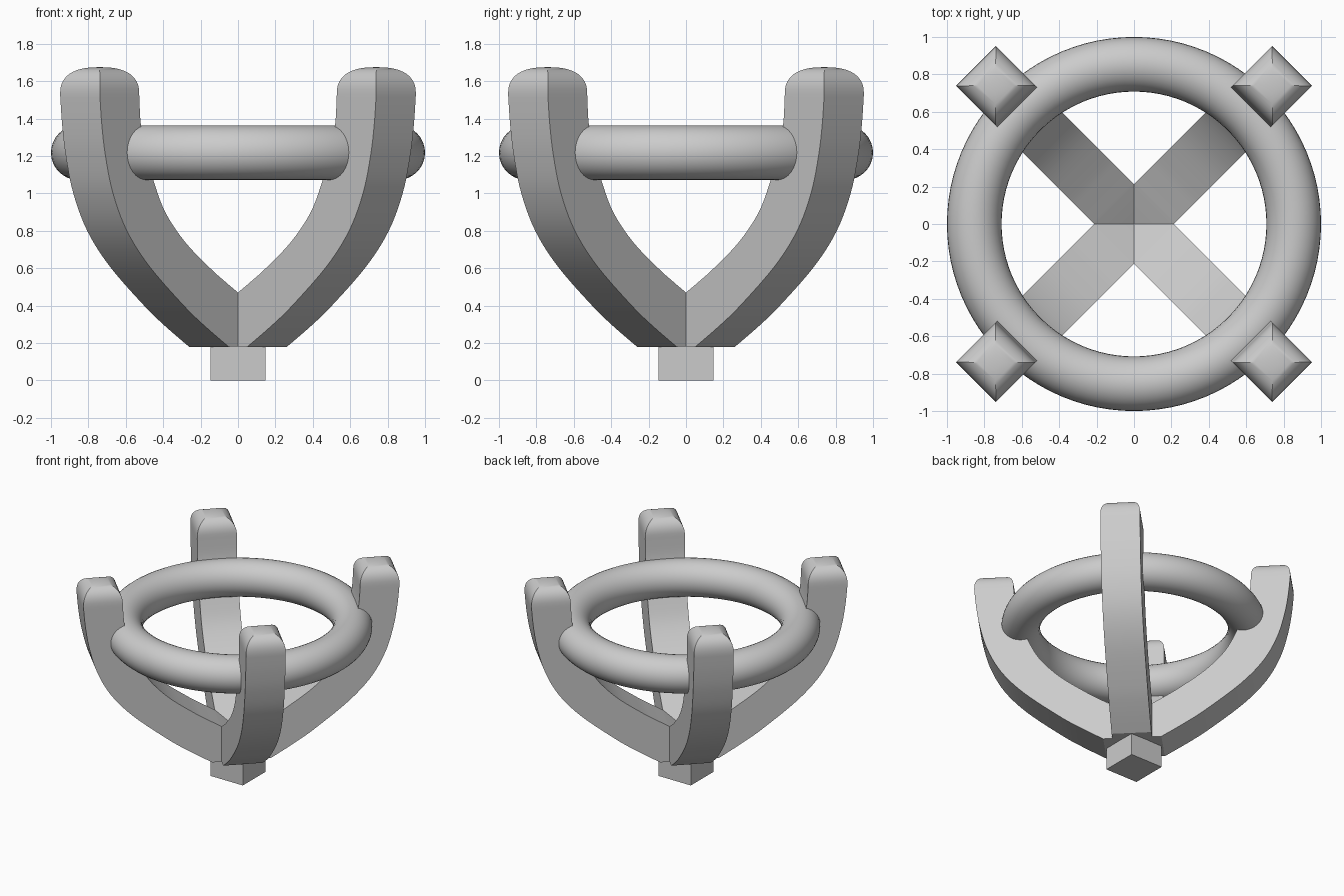
import bpy, bmesh, math
from mathutils import Vector, Matrix

if "Cube" in bpy.data.objects:
    bpy.data.objects.remove(bpy.data.objects["Cube"])


def smooth(obj):
    bpy.ops.object.select_all(action='DESELECT')
    obj.select_set(True)
    bpy.context.view_layer.objects.active = obj
    bpy.ops.object.shade_smooth_by_angle(angle=math.radians(30))


def spline(points, steps):
    # Catmull-Rom through the stations
    pts = [Vector(p) for p in points]
    out = []
    for i in range(len(pts) - 1):
        a, b, c = pts[max(i - 1, 0)], pts[i], pts[i + 1]
        d = pts[min(i + 2, len(pts) - 1)]
        for k in range(steps):
            t = k / steps
            out.append(0.5 * (2 * b + (c - a) * t + (2 * a - 5 * b + 4 * c - d) * t * t
                              + (3 * b - a - 3 * c + d) * t ** 3))
    return out + [pts[-1]]


# Prong stations: outer radius, outer height, inner radius, inner height
STATIONS = [
    (0.22, 0.18, 0.15, 0.47), (0.40, 0.29, 0.25, 0.53), (0.56, 0.40, 0.36, 0.60),
    (0.82, 0.61, 0.55, 0.74), (0.99, 0.80, 0.70, 0.90), (1.095, 1.0, 0.79, 1.07),
    (1.152, 1.2, 0.85, 1.22), (1.18, 1.37, 0.885, 1.37), (1.195, 1.53, 0.897, 1.53)]
HALF = 0.15


def prong(name, angle):
    bm = bmesh.new()
    sections = [(*s, HALF) for s in [(0, 0.185, 0, 0.37)] + [tuple(v) for v in spline(STATIONS, 5)]]
    # Pillow-shaped tip: shrinking square rings
    mid, half_r = 1.046, 0.149
    for k in range(1, 12):
        a = math.pi / 2 * k / 12
        s, h = math.cos(a) ** 0.8, 1.53 + 0.145 * math.sin(a) ** 0.8
        sections.append((mid + half_r * s, h, mid - half_r * s, h, HALF * s))
    rings = [[bm.verts.new(c) for c in ((ro, -w, zo), (ro, w, zo), (ri, w, zi), (ri, -w, zi))]
             for ro, zo, ri, zi, w in sections]
    for a, b in zip(rings, rings[1:]):
        for i in range(4):
            j = (i + 1) % 4
            bm.faces.new((a[i], a[j], b[j], b[i]))
    top = bm.verts.new((mid, 0, 1.675))
    for i in range(4):
        bm.faces.new((rings[-1][i], rings[-1][(i + 1) % 4], top))
    bm.faces.new(rings[0][::-1])
    bmesh.ops.recalc_face_normals(bm, faces=bm.faces)
    bm.transform(Matrix.Rotation(angle, 4, 'Z'))
    mesh = bpy.data.meshes.new(name)
    bm.to_mesh(mesh)
    bm.free()
    obj = bpy.data.objects.new(name, mesh)
    bpy.context.collection.objects.link(obj)
    smooth(obj)


# Four curved prongs on the diagonals
for n, label in enumerate(("back_right", "back_left", "front_left", "front_right")):
    prong("prong_" + label, math.radians(45 + 90 * n))

# Ring held by the prongs
bpy.ops.mesh.primitive_torus_add(major_segments=96, minor_segments=32, major_radius=0.854,
                                 minor_radius=0.146, location=(0, 0, 1.218))
ring = bpy.context.object
ring.name = "ring"
smooth(ring)

# Square foot
bpy.ops.mesh.primitive_cube_add(size=1, location=(0, 0, 0.12))
foot = bpy.context.object
foot.name = "foot"
foot.scale = (0.295, 0.295, 0.24)
